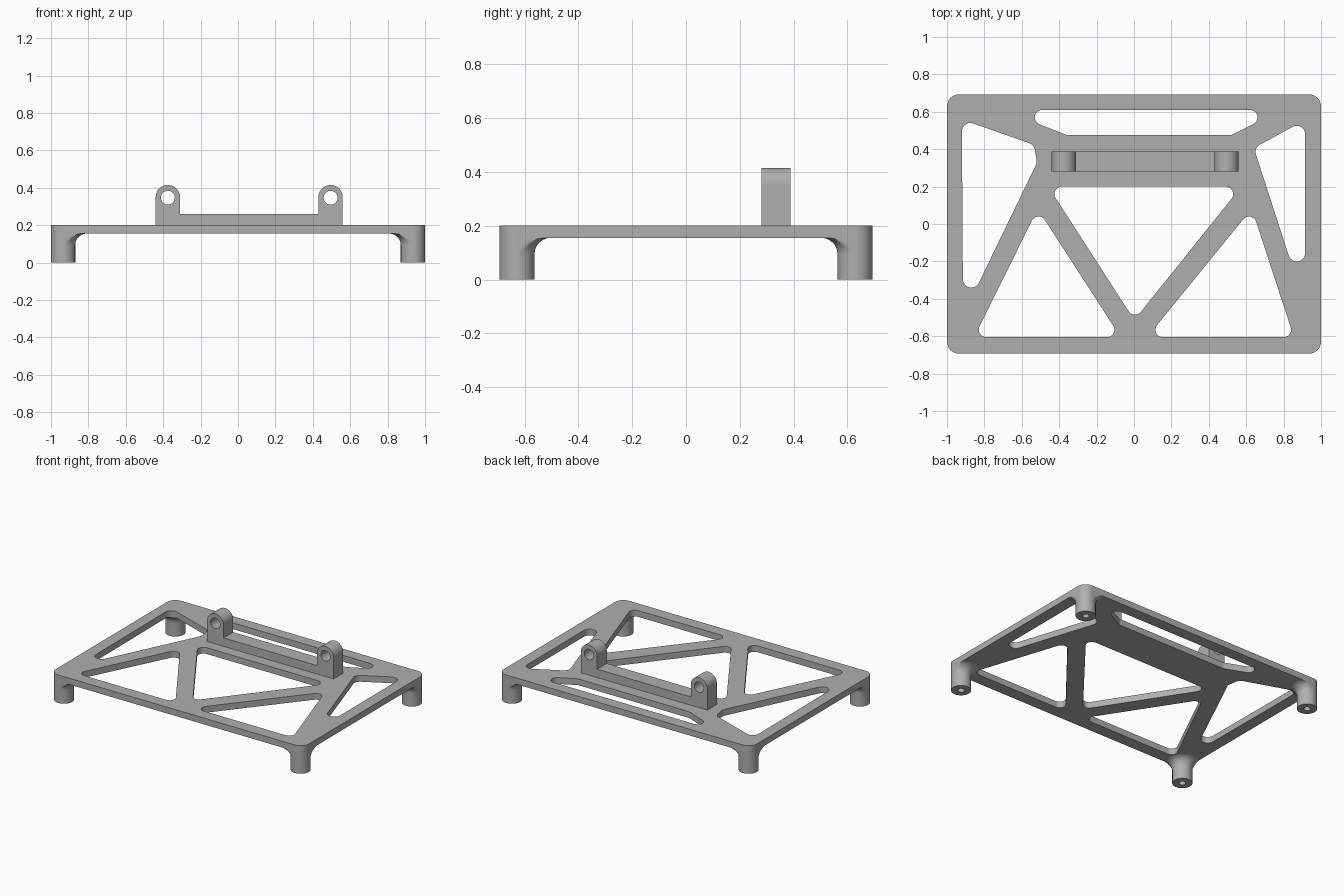
import bpy, bmesh
from math import sin, cos, pi, atan2, radians
from mathutils import Matrix

cube = bpy.data.objects.get("Cube")
if cube:
    bpy.data.objects.remove(cube)

HALF_X, HALF_Y = 1.0, 0.693
PLATE_BOTTOM, PLATE_TOP = 0.155, 0.2
LEG_R, FLARE = 0.065, 0.06

grey = bpy.data.materials.new("plain grey")
grey.use_nodes = True
grey.diffuse_color = (0.43, 0.43, 0.43, 1)
grey.node_tree.nodes["Principled BSDF"].inputs["Base Color"].default_value = grey.diffuse_color


def arc(cx, cy, r, start, sweep, steps=12):
    return [(cx + r * cos(start + sweep * i / steps),
             cy + r * sin(start + sweep * i / steps)) for i in range(steps + 1)]


def rounded(points, r):
    """Outline around circles of radius r at counter-clockwise points."""
    out = []
    for i, (x, y) in enumerate(points):
        px, py = points[i - 1]
        nx, ny = points[(i + 1) % len(points)]
        before, after = atan2(y - py, x - px), atan2(ny - y, nx - x)
        out += arc(x, y, r, before - pi / 2, (after - before) % (2 * pi))
    return out


def circle(cx, cy, r):
    return arc(cx, cy, r, 0, 2 * pi, 40)[:-1]


def finish(obj):
    mesh = obj.data
    bm = bmesh.new()
    bm.from_mesh(mesh)
    bmesh.ops.remove_doubles(bm, verts=bm.verts, dist=1e-5)
    bmesh.ops.recalc_face_normals(bm, faces=bm.faces)
    bm.to_mesh(mesh)
    bm.free()
    mesh.materials.clear()
    mesh.materials.append(grey)
    mesh.polygons.foreach_set("use_smooth", [True] * len(mesh.polygons))
    mesh.set_sharp_from_angle(angle=radians(35))


def add(name, mesh):
    mesh.name = name
    obj = bpy.data.objects.new(name, mesh)
    bpy.context.scene.collection.objects.link(obj)
    return obj


def baked(obj):
    bpy.context.view_layer.update()
    deps = bpy.context.evaluated_depsgraph_get()
    return bpy.data.meshes.new_from_object(obj.evaluated_get(deps))


def slab(name, loops, half_depth, matrix):
    """Filled outline with holes, extruded both ways and moved into place."""
    curve = bpy.data.curves.new(name, "CURVE")
    curve.dimensions = "2D"
    curve.fill_mode = "BOTH"
    curve.extrude = half_depth
    for loop in loops:
        spline = curve.splines.new("POLY")
        spline.points.add(len(loop) - 1)
        for point, (x, y) in zip(spline.points, loop):
            point.co = (x, y, 0, 1)
        spline.use_cyclic_u = True
    helper = add(name + " curve", curve)
    mesh = baked(helper)
    bpy.data.objects.remove(helper)
    mesh.transform(matrix)
    obj = add(name, mesh)
    finish(obj)
    return obj


# Plate with lightening holes
ix, iy = HALF_X - LEG_R, HALF_Y - LEG_R
outline = rounded([(-ix, -iy), (ix, -iy), (ix, iy), (-ix, iy)], LEG_R)
holes = [
    rounded([(-.49, .57), (-.35, .515), (.51, .515), (.62, .57)], .04),
    rounded([(-.875, .495), (-.87, -.295), (-.565, .335), (-.575, .39)], .045),
    rounded([(.87, .48), (.695, .385), (.87, -.155)], .045),
    rounded([(-.51, 0), (-.79, -.565), (-.145, -.565)], .04),
    rounded([(-.385, .16), (.005, -.445), (.49, .16)], .04),
    rounded([(.615, 0), (.155, -.565), (.8, -.565)], .04),
]
mid = (PLATE_BOTTOM + PLATE_TOP) / 2
slab("plate", [outline] + holes, (PLATE_TOP - PLATE_BOTTOM) / 2,
     Matrix.Translation((0, 0, mid)))

# Bracket: low bar with two drilled lugs
LUG_X, LUG_Z = (-.375, .495), .35
bar = [(-.44, PLATE_TOP), (.56, PLATE_TOP)]
bar += arc(LUG_X[1], LUG_Z, LEG_R, 0, pi, 24) + [(.43, .26), (-.31, .26)]
bar += arc(LUG_X[0], LUG_Z, LEG_R, 0, pi, 24)
slab("hinge_bracket", [bar] + [circle(x, LUG_Z - .003, .037) for x in LUG_X], .054,
     Matrix.Translation((0, .334, 0)) @ Matrix.Rotation(pi / 2, 4, "X"))

# Legs: turned profile with a blind screw hole, flare trimmed to the plate edge
profile = [(0, .12), (.022, .12), (.022, 0), (LEG_R, 0)]
profile += arc(LEG_R + FLARE, PLATE_BOTTOM - FLARE, FLARE, pi, -pi / 2, 10)
profile += [(0, PLATE_BOTTOM)]
SEGMENTS = 64


def leg(name, sx, sy):
    bm = bmesh.new()
    rings = []
    for r, z in profile:
        ring = []
        for i in range(SEGMENTS):
            a = 2 * pi * i / SEGMENTS
            rr = min(r, LEG_R) if a <= pi / 2 else r
            x, y = min(rr * cos(a), LEG_R), min(rr * sin(a), LEG_R)
            ring.append(bm.verts.new((sx * (ix + x), sy * (iy + y), z)))
        rings.append(ring)
    for low, high in zip(rings, rings[1:]):
        for i in range(SEGMENTS):
            j = (i + 1) % SEGMENTS
            bm.faces.new((low[i], low[j], high[j], high[i]))
    mesh = bpy.data.meshes.new(name)
    bm.to_mesh(mesh)
    bm.free()
    obj = add(name, mesh)
    finish(obj)
    return obj


# Plate holes also trim the leg flares
cutter = slab("hole_cutter", holes, .1, Matrix.Translation((0, 0, mid)))
cutter.hide_render = True
for y_name, sy in (("front", -1), ("back", 1)):
    for x_name, sx in (("right", -1), ("left", 1)):
        part = leg(f"{y_name}_{x_name}_leg", sx, sy)
        cut = part.modifiers.new("trim", "BOOLEAN")
        cut.operation, cut.solver, cut.object = "DIFFERENCE", "EXACT", cutter
        mesh = baked(part)
        part.modifiers.clear()
        part.data = mesh
        finish(part)
bpy.data.objects.remove(cutter)
